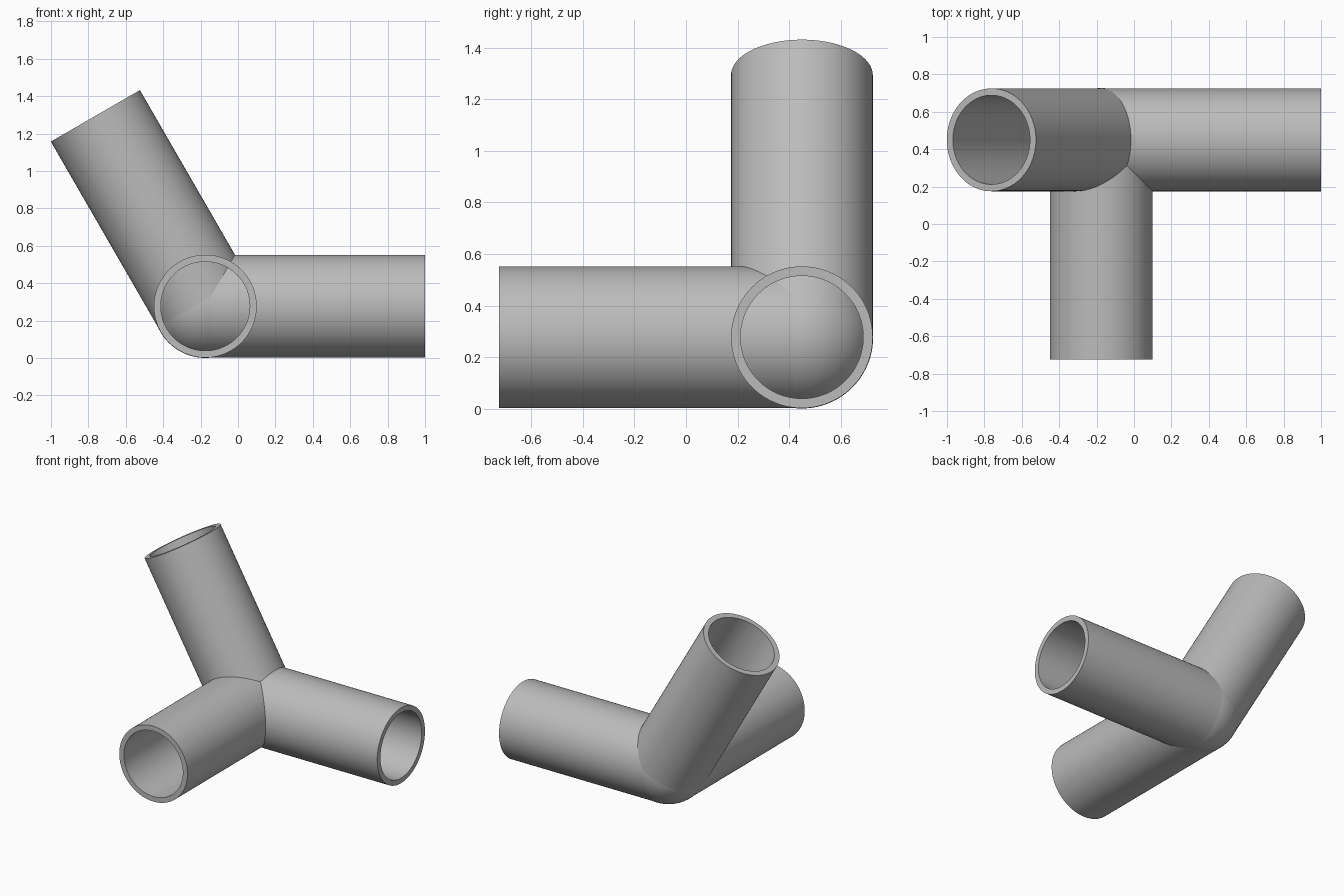
import bpy, bmesh, math
from mathutils import Vector

if "Cube" in bpy.data.objects:
    bpy.data.objects.remove(bpy.data.objects["Cube"])

HUB = Vector((-0.175, 0.45, 0.277))
OUTER, INNER, LENGTH, SIDES = 0.275, 0.238, 1.175, 96

grey = bpy.data.materials.new("grey plastic")
grey.diffuse_color = (0.5, 0.5, 0.5, 1)
grey.use_nodes = True
grey.node_tree.nodes["Principled BSDF"].inputs["Base Color"].default_value = grey.diffuse_color


def finish(name, bm):
    bmesh.ops.recalc_face_normals(bm, faces=bm.faces)
    mesh = bpy.data.meshes.new(name)
    bm.to_mesh(mesh)
    bm.free()
    mesh.materials.append(grey)
    obj = bpy.data.objects.new(name, mesh)
    bpy.context.collection.objects.link(obj)
    bpy.context.view_layer.objects.active = obj
    obj.select_set(True)
    bpy.ops.object.shade_smooth_by_angle(angle=math.radians(30))
    obj.select_set(False)
    return obj


def socket(name, direction):
    """Hollow pipe running from the hub centre along a direction."""
    bm = bmesh.new()
    profile = [(OUTER, 0), (OUTER, LENGTH), (INNER, LENGTH), (INNER, 0)]
    rings = [[bm.verts.new((r * math.cos(2 * math.pi * i / SIDES),
                            r * math.sin(2 * math.pi * i / SIDES), z))
              for i in range(SIDES)] for r, z in profile]
    for a, b in zip(rings, rings[1:] + rings[:1]):
        for i in range(SIDES):
            j = (i + 1) % SIDES
            bm.faces.new((a[i], a[j], b[j], b[i]))
    obj = finish(name, bm)
    obj.rotation_mode = 'QUATERNION'
    obj.rotation_quaternion = Vector((0, 0, 1)).rotation_difference(Vector(direction))
    obj.location = HUB


# Three pipe sockets meeting at the corner
socket("right_socket", (1, 0, 0))
socket("front_socket", (0, -1, 0))
socket("slanted_socket", (-0.5, 0, math.sqrt(0.75)))

# Rounded solid hub closing the inner ends of the sockets
bm = bmesh.new()
bmesh.ops.create_uvsphere(bm, u_segments=SIDES, v_segments=48, radius=0.2765)
finish("hub_ball", bm).location = HUB
